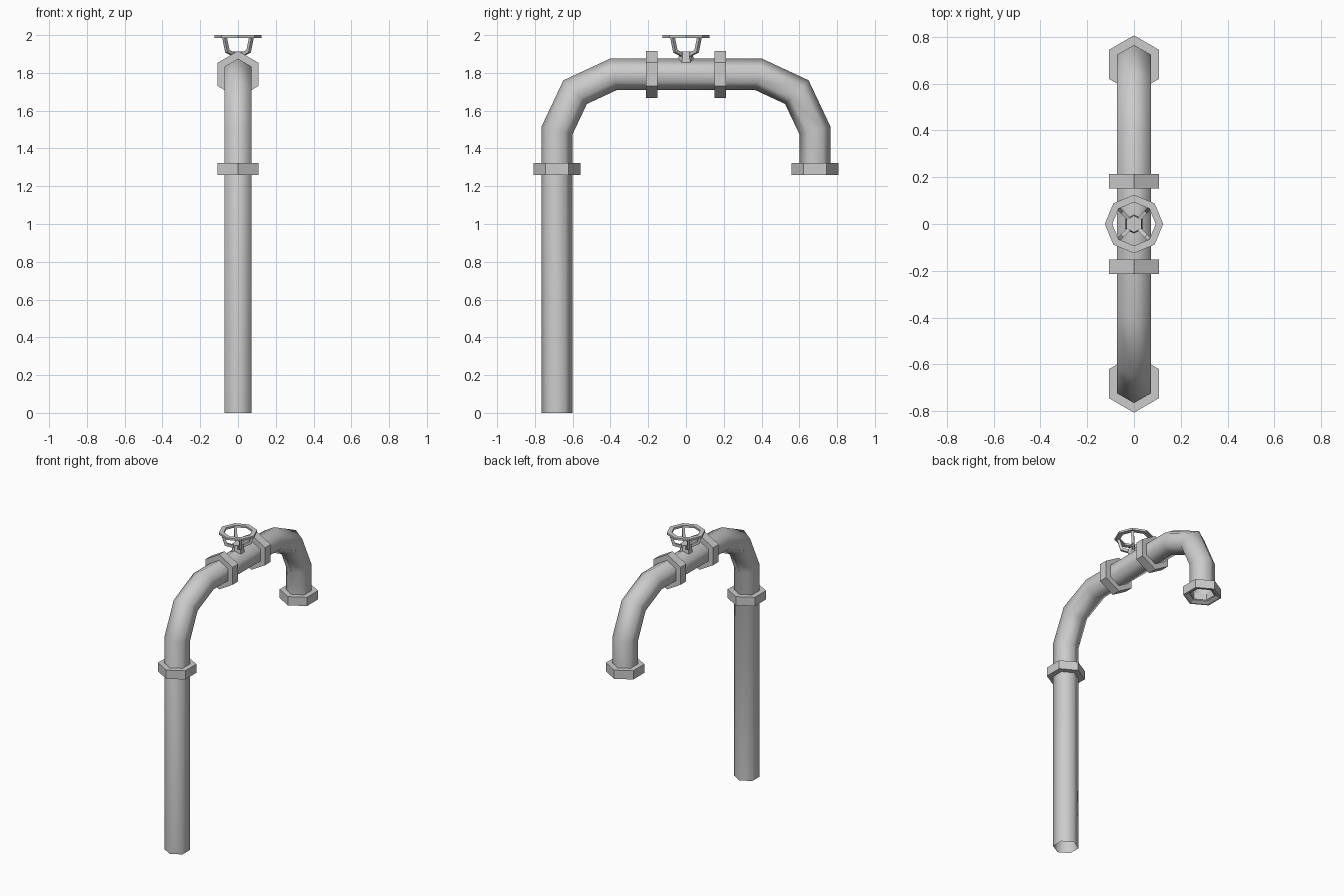
import bpy, bmesh, math
from mathutils import Vector, Matrix

if "Cube" in bpy.data.objects:
    bpy.data.objects.remove(bpy.data.objects["Cube"])

X = Vector((1, 0, 0))


def finish(bm, name, smooth=None):
    bmesh.ops.recalc_face_normals(bm, faces=bm.faces)
    me = bpy.data.meshes.new(name)
    bm.to_mesh(me)
    bm.free()
    ob = bpy.data.objects.new(name, me)
    bpy.context.collection.objects.link(ob)
    if smooth:
        bpy.ops.object.select_all(action='DESELECT')
        ob.select_set(True)
        bpy.context.view_layer.objects.active = ob
        bpy.ops.object.shade_smooth_by_angle(angle=math.radians(smooth))
    return ob


def bridge(bm, a, b):
    n = len(a)
    for i in range(n):
        bm.faces.new((a[i], a[(i + 1) % n], b[(i + 1) % n], b[i]))


def sweep(name, path, section, side=X, cap=False, smooth=None):
    """Sweep a (side, up) section along a planar path with mitred corners."""
    pts = [Vector(p) for p in path]
    bm = bmesh.new()
    rings = []
    for i, p in enumerate(pts):
        d0 = (pts[i] - pts[max(i - 1, 0)]).normalized()
        d1 = (pts[min(i + 1, len(pts) - 1)] - pts[i]).normalized()
        t = (d0 + d1).normalized()
        up = t.cross(side)
        ref = d1 if d1.length else d0
        up /= max(t.dot(ref), 0.3)
        rings.append([bm.verts.new(p + side * u + up * v) for u, v in section])
    for a, b in zip(rings, rings[1:]):
        bridge(bm, a, b)
    if cap:
        bm.faces.new(rings[0])
        bm.faces.new(rings[-1])
    return finish(bm, name, smooth)


def ring(name, loc, n, profile, along_y=False):
    """Revolve a closed (radius, height) profile with n sides."""
    bm = bmesh.new()
    loops = [[bm.verts.new((r * math.sin(math.tau * i / n), r * math.cos(math.tau * i / n), z))
              for i in range(n)] for r, z in profile]
    for a, b in zip(loops, loops[1:] + loops[:1]):
        bridge(bm, a, b)
    m = Matrix.Translation(loc)
    if along_y:
        m = m @ Matrix.Rotation(math.radians(90), 4, 'X')
    bm.transform(m)
    return finish(bm, name)


# Hexagonal pipe: riser, bend, crossbar, bend, spout
half = [(-0.683, 1.495), (-0.587, 1.698), (-0.385, 1.792)]
path = [(-0.683, 0)] + half + [(-y, z) for y, z in reversed(half)] + [(0.683, 1.27)]
hexagon = [(0.083 * math.sin(math.tau * i / 6), 0.083 * math.cos(math.tau * i / 6)) for i in range(6)]
sweep("pipe", [(0, y, z) for y, z in path], hexagon, smooth=65)

# Hexagonal collars
collar = [(0.08, -0.031), (0.124, -0.031), (0.124, 0.031), (0.08, 0.031)]
lip = [(0.108, -0.031), (0.124, -0.031), (0.124, 0.031), (0.08, 0.031), (0.08, -0.015)]
ring("riser_collar", (0, -0.683, 1.291), 6, collar)
ring("spout_collar", (0, 0.683, 1.291), 6, lip)
for s, label in ((-1, "front"), (1, "back")):
    ring(label + "_bar_collar", (0, s * 0.182, 1.792), 6, collar, along_y=True)

# Valve stem
ring("valve_stem", (0, 0, 0), 6, [(0.001, 1.85), (0.042, 1.85), (0.036, 1.912), (0.001, 1.912)])

# Handwheel rim and four bent spokes
ring("wheel_rim", (0, 0, 1.993), 8, [(0.093, -0.007), (0.125, -0.007), (0.125, 0.007), (0.093, 0.007)])
w = 0.009
square = [(-w, -w), (w, -w), (w, w), (-w, w)]
for i in range(4):
    a = math.radians(45 + 90 * i)
    out = Vector((math.cos(a), math.sin(a), 0))
    side = Vector((-math.sin(a), math.cos(a), 0))
    spoke = [out * r + Vector((0, 0, z)) for r, z in ((0.02, 1.892), (0.08, 1.915), (0.102, 1.992))]
    sweep(f"wheel_spoke_{i + 1}", spoke, square, side, cap=True)
